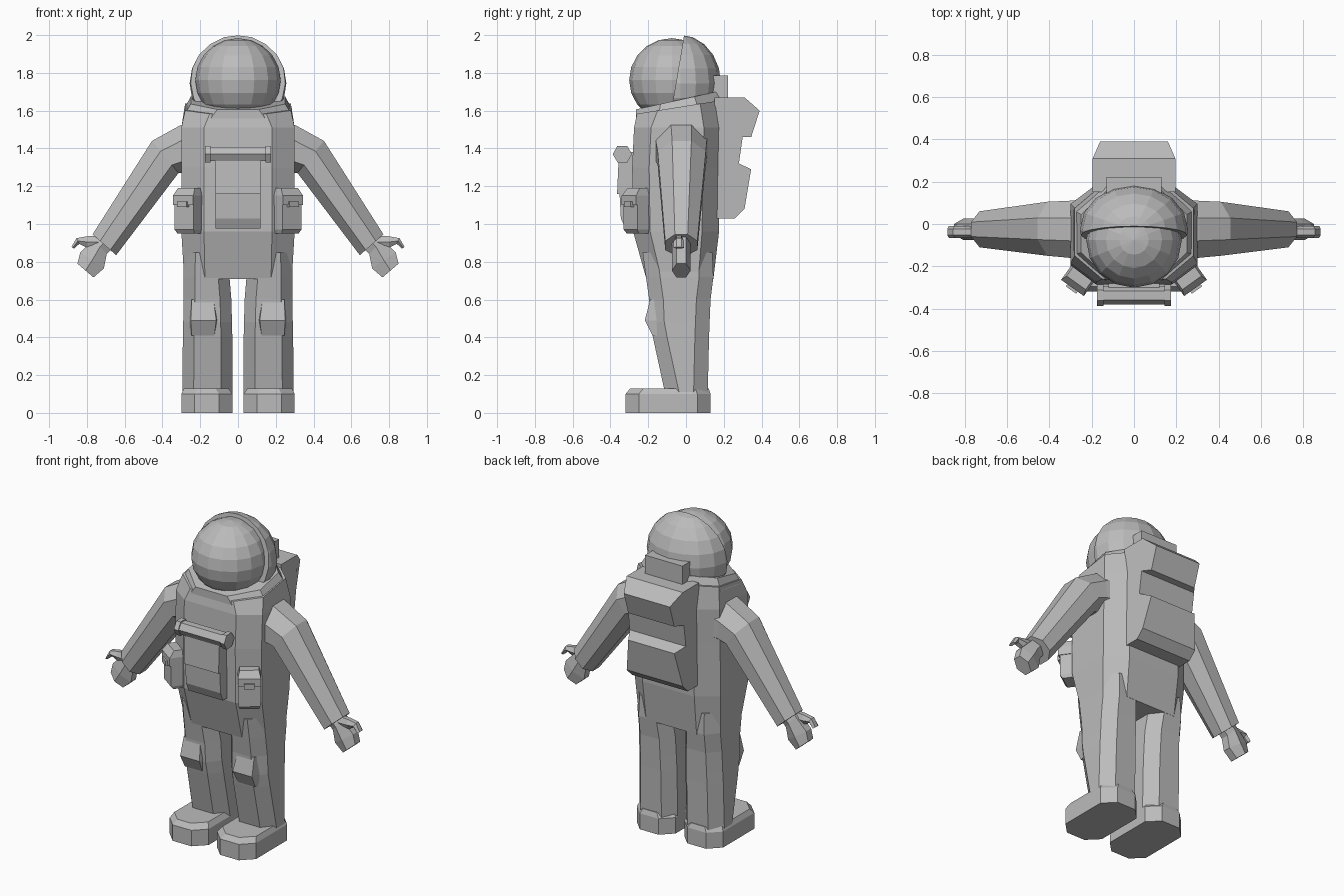
import bpy, bmesh
from math import pi, sin, cos
from mathutils import Vector, Matrix

if "Cube" in bpy.data.objects:
    bpy.data.objects.remove(bpy.data.objects["Cube"])

GREY = (0.5, 0.5, 0.5, 1)
mat = bpy.data.materials.new("suit grey")
mat.use_nodes = True
mat.diffuse_color = GREY
mat.node_tree.nodes["Principled BSDF"].inputs["Base Color"].default_value = GREY


def finish(name, bm):
    bmesh.ops.recalc_face_normals(bm, faces=bm.faces[:])
    me = bpy.data.meshes.new(name)
    bm.to_mesh(me)
    bm.free()
    me.materials.append(mat)
    ob = bpy.data.objects.new(name, me)
    bpy.context.scene.collection.objects.link(ob)
    return ob


def loft(name, rings, side=1, matrix=None):
    """Skin closed rings of equal length, cap both ends; side=-1 mirrors in x."""
    bm = bmesh.new()
    rows = []
    for ring in rings:
        pts = [matrix @ Vector(p) if matrix else Vector(p) for p in ring]
        rows.append([bm.verts.new((p.x * side, p.y, p.z)) for p in pts])
    n = len(rows[0])
    for a, b in zip(rows, rows[1:]):
        for i in range(n):
            j = (i + 1) % n
            bm.faces.new((a[i], a[j], b[j], b[i]))
    bm.faces.new(rows[0])
    bm.faces.new(rows[-1])
    return finish(name, bm)


def octagon(x0, x1, y0, y1, cx, cy, z, tilt=0):
    """Rectangle with cut corners at height z, optionally sloped along y."""
    pts = [(x0 + cx, y0), (x1 - cx, y0), (x1, y0 + cy), (x1, y1 - cy),
           (x1 - cx, y1), (x0 + cx, y1), (x0, y1 - cy), (x0, y0 + cy)]
    return [(x, y, z + tilt * y) for x, y in pts]


def prism(name, profile, x0, x1, inset=0):
    """Extrude a (y, z) profile along x."""
    return loft(name, [[(x, y, z) for y, z in profile] for x in (x0, x1)])


def box_ring(x, y0, y1, z):
    return [(-x, y0, z), (x, y0, z), (x, y1, z), (-x, y1, z)]


def sphere(name, centre, size, segs, rings, cut=None):
    bm = bmesh.new()
    bmesh.ops.create_uvsphere(bm, u_segments=segs, v_segments=rings, radius=1)
    bm.transform(Matrix.Translation(centre) @ Matrix.Diagonal((*size, 1)))
    if cut:
        geom = bm.verts[:] + bm.edges[:] + bm.faces[:]
        bmesh.ops.bisect_plane(bm, geom=geom, plane_co=cut[0], plane_no=cut[1], clear_inner=True)
        bmesh.ops.holes_fill(bm, edges=[e for e in bm.edges if e.is_boundary])
    return finish(name, bm)


# Torso and sloping collar
loft("torso", [
    octagon(-.285, .285, -.21, .145, .11, .08, .71),
    octagon(-.30, .30, -.28, .175, .12, .09, .96),
    octagon(-.30, .30, -.285, .18, .12, .09, 1.30),
    octagon(-.30, .30, -.275, .185, .12, .09, 1.51),
    octagon(-.28, .28, -.26, .185, .13, .11, 1.625, .16),
])
loft("collar", [
    octagon(-.285, .285, -.265, .185, .14, .12, 1.60, .16),
    octagon(-.25, .25, -.265, .175, .14, .13, 1.665, .22),
])

# Helmet
sphere("visor", (0, -.075, 1.762), (.226, .226, .222), 16, 10)
sphere("helmet_shell", (0, -.03, 1.745), (.256, .215, .256), 16, 10,
       ((0, -.01, 2.0), (0, 1, -.17)))
loft("helmet_latch", [box_ring(.13, .13, .222, z) for z in (1.64, 1.785)])

# Backpack with a recessed waist
pack = [(.15, 1.67), (.31, 1.67), (.39, 1.60), (.345, 1.46), (.30, 1.46),
        (.28, 1.32), (.345, 1.29), (.31, 1.08), (.26, 1.03), (.15, 1.03)]
loft("backpack", [
    [(-.195 + .035 * (y > .32), y, z) for y, z in pack],
    [(.195 - .035 * (y > .32), y, z) for y, z in pack],
])

# Chest panel and rolled bundle above it
prism("chest_panel_upper", [(-.25, 1.38), (-.355, 1.38), (-.365, 1.16), (-.25, 1.16)], -.12, .12)
prism("chest_panel_lower", [(-.25, 1.165), (-.352, 1.165), (-.345, 1.03), (-.32, .975), (-.25, .975)],
      -.12, .12)


def hexagon(r):
    return [(-.337 + r * cos(i * pi / 3), 1.37 + r * sin(i * pi / 3)) for i in range(6)]


prism("chest_roll", hexagon(.043), -.17, .17)
for s, label in ((1, "left"), (-1, "right")):
    prism(label + "_roll_band", hexagon(.051), s * .145, s * .175)

for s, label in ((1, "left"), (-1, "right")):
    # Leg, with the knee pushed forward
    levels = [(.85, .04, .285, -.23, .14), (.72, .045, .288, -.212, .145), (.60, .035, .288, -.195, .13),
              (.48, .032, .29, -.19, .125), (.40, .03, .292, -.175, .122), (.10, .03, .295, -.11, .115)]
    loft(label + "_leg", [octagon(x0, x1, y0, y1, .06, .075, z)
                          for z, x0, x1, y0, y1 in levels], s)
    loft(label + "_knee_pad", [
        [(a, y, z), (b, y, z), (b + .015, -.10, z), (a - .015, -.10, z)]
        for z, a, b, y in ((.60, .13, .245, -.19), (.49, .115, .25, -.218), (.41, .125, .245, -.178))], s)

    # Boot with a raised instep
    loft(label + "_boot", [
        octagon(.03, .30, -.32, .13, .07, .07, 0),
        octagon(.03, .30, -.32, .13, .07, .07, .10),
        octagon(.05, .285, -.295, .12, .07, .07, .13),
    ], s)

    # Arm: each section runs from its upper edge to its lower edge
    sections = [((.25, 1.545), (.25, 1.27), -.165, .115), ((.31, 1.52), (.285, 1.27), -.16, .11),
                ((.455, 1.44), (.315, 1.27), -.15, .105), ((.77, .945), (.645, .835), -.11, .06)]
    rings = []
    for top, low, y0, y1 in sections:
        ring = []
        for t, y in ((0, .3), (.32, 0), (.75, 0), (1, .3), (1, .7), (.75, 1), (.32, 1), (0, .7)):
            ring.append((top[0] + (low[0] - top[0]) * t, y0 + (y1 - y0) * y,
                         top[1] + (low[1] - top[1]) * t))
        rings.append(ring)
    loft(label + "_arm", rings, s)

    # Mitten hand and thumb, cross-sections set across the wrist direction
    def limb(name, stations, y0, y1):
        c = (y1 - y0) * .25
        loft(name, [[(a[0], y0 + c, a[1]), (a[0], y1 - c, a[1]),
                     ((a[0] + b[0]) / 2, y1, (a[1] + b[1]) / 2), (b[0], y1 - c, b[1]),
                     (b[0], y0 + c, b[1]), ((a[0] + b[0]) / 2, y0, (a[1] + b[1]) / 2)]
                    for a, b in stations], s)

    limb(label + "_hand", [((.735, .95), (.665, .87)), ((.765, .92), (.695, .84)),
                           ((.835, .85), (.71, .765)), ((.85, .79), (.765, .717))], -.075, .025)
    limb(label + "_thumb", [((.73, .94), (.745, .87)), ((.80, .935), (.80, .875)),
                            ((.855, .925), (.84, .895)), ((.882, .878), (.868, .87))], -.065, -.01)

    # Hip pouch with flap and buckle, turned outwards
    turn = Matrix.Translation((.25, -.245, 0)) @ Matrix.Rotation(.62, 4, "Z")
    loft(label + "_pouch", [box_ring(w, -d, .06, z) for w, d, z in
                            ((.055, .045, .95), (.062, .06, .97), (.062, .06, 1.11), (.058, .055, 1.12))],
         s, turn)
    loft(label + "_pouch_flap", [box_ring(w, -d, .06, z) for w, d, z in
                                 ((.066, .07, 1.10), (.066, .07, 1.15), (.055, .04, 1.19))], s, turn)
    loft(label + "_pouch_buckle", [box_ring(.03, -.082, -.05, z) for z in (1.09, 1.12)], s, turn)
